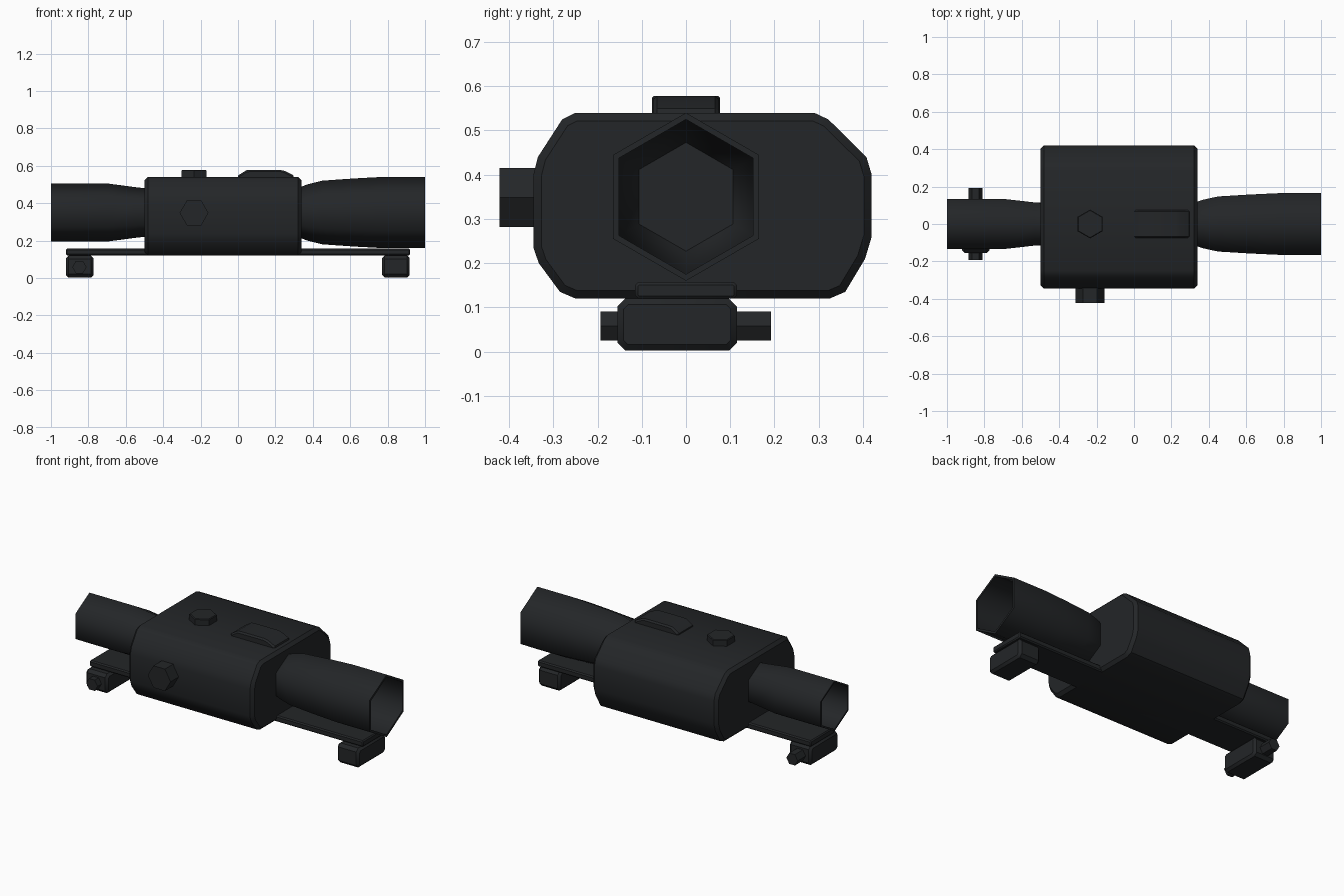
import bpy, bmesh
from math import sin, cos, pi, radians
from mathutils import Vector

if "Cube" in bpy.data.objects:
    bpy.data.objects.remove(bpy.data.objects["Cube"])

mat = bpy.data.materials.new("dark_metal")
mat.diffuse_color = (0.017, 0.019, 0.021, 1)
mat.use_nodes = True
mat.node_tree.nodes["Principled BSDF"].inputs["Base Color"].default_value = mat.diffuse_color


def finish(name, bm, angle):
    bmesh.ops.recalc_face_normals(bm, faces=bm.faces)
    me = bpy.data.meshes.new(name)
    bm.to_mesh(me)
    bm.free()
    ob = bpy.data.objects.new(name, me)
    bpy.context.collection.objects.link(ob)
    me.materials.append(mat)
    bpy.ops.object.select_all(action='DESELECT')
    ob.select_set(True)
    bpy.context.view_layer.objects.active = ob
    bpy.ops.object.shade_smooth_by_angle(angle=radians(angle))
    return ob


def place(axis, u, v, w):
    # profile (u, v) lies in the plane across the axis
    return Vector({'X': (w, u, v), 'Y': (u, w, v), 'Z': (u, v, w)}[axis])


def prism(name, profile, axis, a, b, bevel=0.0, angle=32):
    # extruded profile with chamfered end rims
    bm = bmesh.new()
    lo, hi = ([bm.verts.new(place(axis, u, v, w)) for u, v in profile] for w in (a, b))
    caps = [bm.faces.new(lo), bm.faces.new(hi)]
    n = len(profile)
    for i in range(n):
        j = (i + 1) % n
        bm.faces.new((lo[i], lo[j], hi[j], hi[i]))
    bmesh.ops.recalc_face_normals(bm, faces=bm.faces)
    if bevel:
        rims = list({e for f in caps for e in f.edges})
        bmesh.ops.bevel(bm, geom=rims, offset=bevel, segments=1,
                        affect='EDGES', profile=0.5)
    return finish(name, bm, angle)


def hexagon(u, v, r, turn=0.0):
    return [(u + r * cos(turn + i * pi / 3), v + r * sin(turn + i * pi / 3)) for i in range(6)]


def chamfered(u0, u1, v0, v1, c):
    return [(u0 + c, v0), (u1 - c, v0), (u1, v0 + c), (u1, v1 - c),
            (u1 - c, v1), (u0 + c, v1), (u0, v1 - c), (u0, v0 + c)]


def tube(name, stations, wall):
    # open six-sided barrel: outer skin, rim, inner skin, closed at the housing
    path = stations + [(x, r - wall) for x, r in reversed(stations)]
    bm = bmesh.new()
    rings = [[bm.verts.new((x, y, z)) for y, z in hexagon(0, 0.35, r, pi / 2)] for x, r in path]
    for p, q in zip(rings, rings[1:]):
        for i in range(6):
            j = (i + 1) % 6
            bm.faces.new((p[i], p[j], q[j], q[i]))
    bm.faces.new(rings[-1])
    bm.faces.new(rings[0])
    return finish(name, bm, 63)


# Housing
section = [(-0.25, 0.54), (0.29, 0.54), (0.322, 0.525), (0.408, 0.44), (0.42, 0.40),
           (0.42, 0.26), (0.405, 0.21), (0.36, 0.135), (0.325, 0.12), (-0.25, 0.12),
           (-0.285, 0.135), (-0.333, 0.20), (-0.345, 0.235), (-0.345, 0.40),
           (-0.335, 0.44), (-0.28, 0.525)]
prism("housing", section, 'X', -0.5, 0.34, 0.018)

# Barrels
tube("front_barrel", [(0.335, 0.136), (0.37, 0.150), (0.45, 0.170), (0.62, 0.182),
                      (0.77, 0.190), (1.0, 0.190)], 0.015)
tube("rear_barrel", [(-0.495, 0.130), (-0.53, 0.133), (-0.69, 0.154), (-1.0, 0.154)], 0.012)

# Turret knobs
prism("top_knob", hexagon(-0.235, 0, 0.077, pi / 2), 'Z', 0.53, 0.578, 0.004)
prism("side_knob", hexagon(-0.235, 0.348, 0.077), 'Y', -0.422, -0.33)

# Raised button pad
pad = [(0.0, 0.53), (0.0, 0.548), (0.045, 0.576), (0.075, 0.578), (0.225, 0.578),
       (0.25, 0.572), (0.295, 0.55), (0.30, 0.53)]
prism("button_pad", pad, 'Y', -0.075, 0.075, 0.009)

# Mounting rail
prism("mount_rail", chamfered(-0.115, 0.115, 0.12, 0.157, 0.007), 'X', -0.92, 0.92, 0.006)

# Clamps under each end of the rail
for name, x0 in (("rear_clamp", -0.92), ("front_clamp", 0.77)):
    prism(name, chamfered(-0.155, 0.115, 0.002, 0.12, 0.018), 'X', x0, x0 + 0.148, 0.014)

# Cross bolt through the rear clamp
for name, a, b in (("clamp_bolt_head", -0.193, -0.14), ("clamp_bolt_nut", 0.10, 0.192)):
    prism(name, hexagon(-0.848, 0.058, 0.038), 'Y', a, b)
